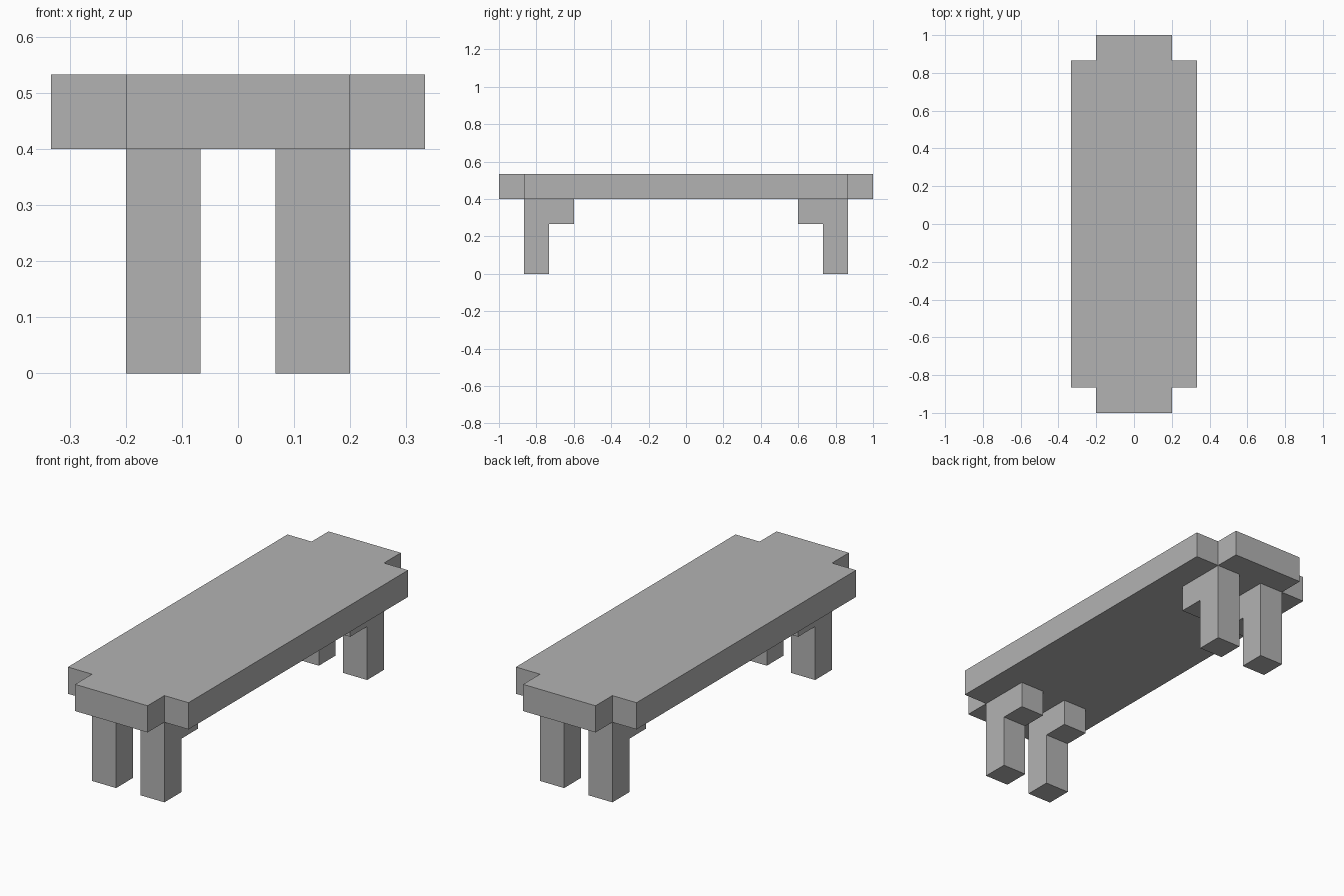
import bpy
import bmesh

default = bpy.data.objects.get("Cube")
if default:
    bpy.data.objects.remove(default, do_unlink=True)

U = 2 / 15  # block size

grey = bpy.data.materials.new("plain grey")
grey.use_nodes = True
grey.diffuse_color = (0.45, 0.45, 0.45, 1)
grey.node_tree.nodes["Principled BSDF"].inputs["Base Color"].default_value = grey.diffuse_color


def extrude_outline(name, points, offset):
    """Solid made by sweeping a flat outline (in blocks) along an offset."""
    bm = bmesh.new()
    face = bm.faces.new([bm.verts.new([c * U for c in p]) for p in points])
    result = bmesh.ops.extrude_face_region(bm, geom=[face])
    moved = [v for v in result["geom"] if isinstance(v, bmesh.types.BMVert)]
    bmesh.ops.translate(bm, verts=moved, vec=[c * U for c in offset])
    bmesh.ops.recalc_face_normals(bm, faces=bm.faces)
    mesh = bpy.data.meshes.new(name)
    bm.to_mesh(mesh)
    bm.free()
    mesh.materials.append(grey)
    obj = bpy.data.objects.new(name, mesh)
    bpy.context.collection.objects.link(obj)
    return obj


# Bench top: plank with notched corners
corner = [(2.5, 6.5), (1.5, 6.5), (1.5, 7.5)]
outline = []
for sx, sy in ((1, 1), (-1, 1), (-1, -1), (1, -1)):
    pts = corner if sx * sy > 0 else corner[::-1]
    outline += [(sx * x, sy * y, 3) for x, y in pts]
extrude_outline("bench_top", outline, (0, 0, 1))

# Legs: L-shaped profile with a bracket block pointing to the middle
profile = [(6.5, 0), (6.5, 3), (4.5, 3), (4.5, 2), (5.5, 2), (5.5, 0)]
for end, sy in (("front", -1), ("back", 1)):
    for side, sx in (("left", 1), ("right", -1)):
        extrude_outline(f"{end}_{side}_leg",
                        [(sx * 0.5, sy * y, z) for y, z in profile],
                        (sx, 0, 0))
